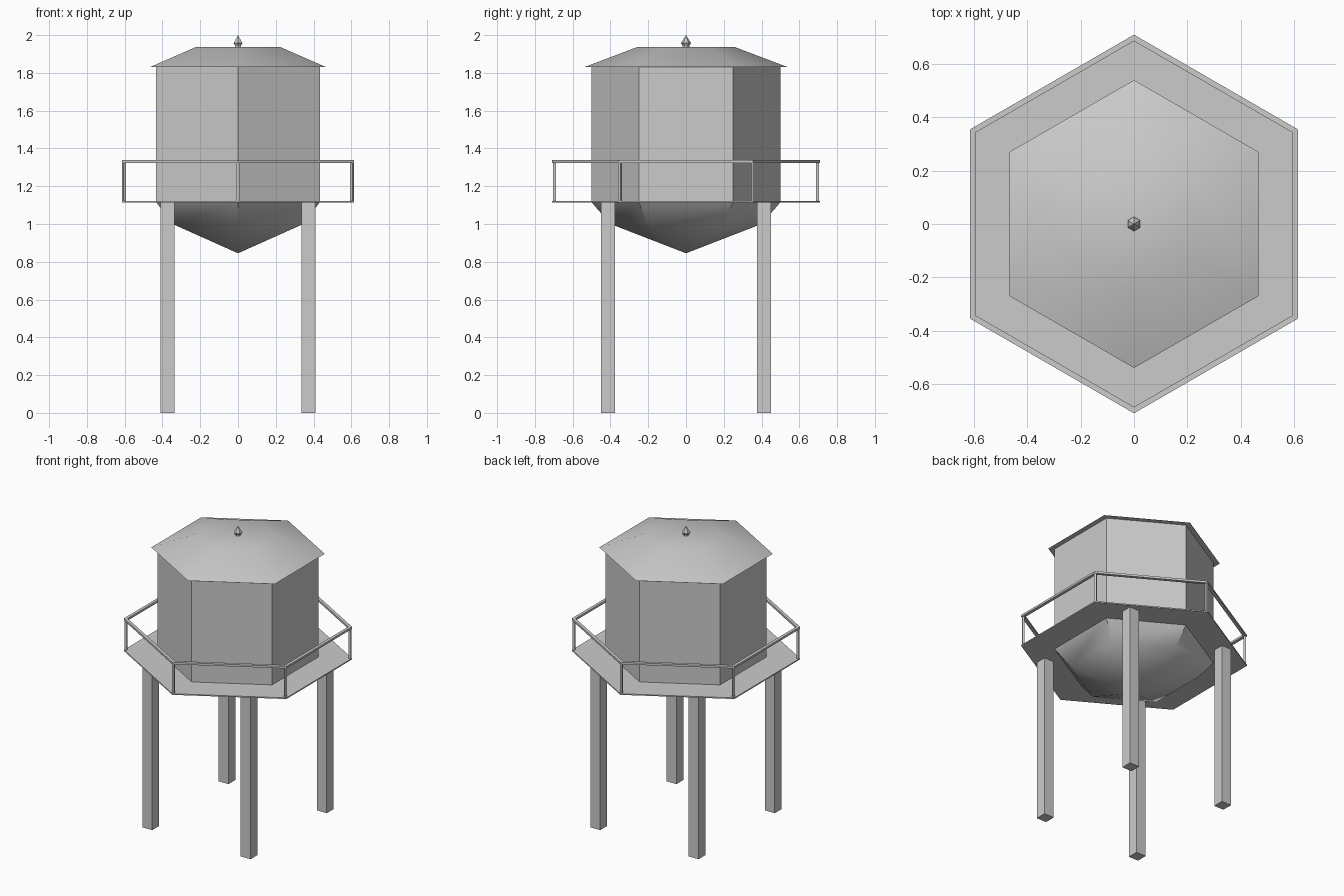
import bpy, bmesh
from math import sin, cos, pi, radians

if "Cube" in bpy.data.objects:
    bpy.data.objects.remove(bpy.data.objects["Cube"])

SIDES = 6


def finish(name, bm, smooth=False):
    bmesh.ops.recalc_face_normals(bm, faces=bm.faces)
    me = bpy.data.meshes.new(name)
    bm.to_mesh(me)
    bm.free()
    ob = bpy.data.objects.new(name, me)
    bpy.context.collection.objects.link(ob)
    if smooth:
        bpy.ops.object.select_all(action='DESELECT')
        bpy.context.view_layer.objects.active = ob
        ob.select_set(True)
        bpy.ops.object.shade_smooth_by_angle(angle=radians(30))
    return ob


def corner(r, i):
    a = pi / 2 + 2 * pi * i / SIDES
    return r * cos(a), r * sin(a)


def hex_turn(name, profile, ring=False, smooth=False):
    """Turn an (r, z) profile in six steps; ring closes the section."""
    bm = bmesh.new()
    rows = []
    for r, z in profile:
        if r == 0:
            rows.append([bm.verts.new((0, 0, z))] * SIDES)
        else:
            rows.append([bm.verts.new((*corner(r, i), z)) for i in range(SIDES)])
    pairs = list(zip(rows, rows[1:]))
    if ring:
        pairs.append((rows[-1], rows[0]))
    for a, b in pairs:
        for i in range(SIDES):
            j = (i + 1) % SIDES
            bm.faces.new(list(dict.fromkeys((a[i], a[j], b[j], b[i]))))
    if not ring:
        for row, (r, _) in ((rows[0], profile[0]), (rows[-1], profile[-1])):
            if r > 0:
                bm.faces.new(row)
    return finish(name, bm, smooth)


def box(name, x, y, width, z0, z1, turn=0):
    bm = bmesh.new()
    h = width / 2 * 2 ** 0.5
    base = [bm.verts.new((x + h * cos(turn + pi / 4 + k * pi / 2),
                          y + h * sin(turn + pi / 4 + k * pi / 2), z0)) for k in range(4)]
    f = bm.faces.new(base)
    top = bmesh.ops.extrude_face_region(bm, geom=[f])['geom']
    bmesh.ops.translate(bm, vec=(0, 0, z1 - z0),
                        verts=[v for v in top if isinstance(v, bmesh.types.BMVert)])
    return finish(name, bm)


# Tank with tapered, pointed bottom
hex_turn("tank", [(0, 0.845), (0.4, 1.0), (0.5, 1.115), (0.5, 1.83)], smooth=True)

# Roof and its finial
hex_turn("roof", [(0.54, 1.83), (0.255, 1.938)], smooth=True)
hex_turn("finial", [(0.018, 1.93), (0.018, 1.945), (0.027, 1.957), (0, 2.0)])

# Walkway and handrail
hex_turn("walkway", [(0.49, 1.115), (0.71, 1.115), (0.71, 1.123), (0.49, 1.123)], ring=True)
hex_turn("handrail", [(0.686, 1.324), (0.71, 1.324), (0.71, 1.338), (0.686, 1.338)], ring=True)
for i in range(SIDES):
    x, y = corner(0.697, i)
    box(f"rail_post_{i + 1}", x, y, 0.015, 1.12, 1.33, turn=2 * pi * i / SIDES)

# Four legs
for side, sx in (("left", -1), ("right", 1)):
    for end, sy in (("front", -1), ("back", 1)):
        box(f"{end}_{side}_leg", sx * 0.372, sy * 0.412, 0.074, 0, 1.117)
